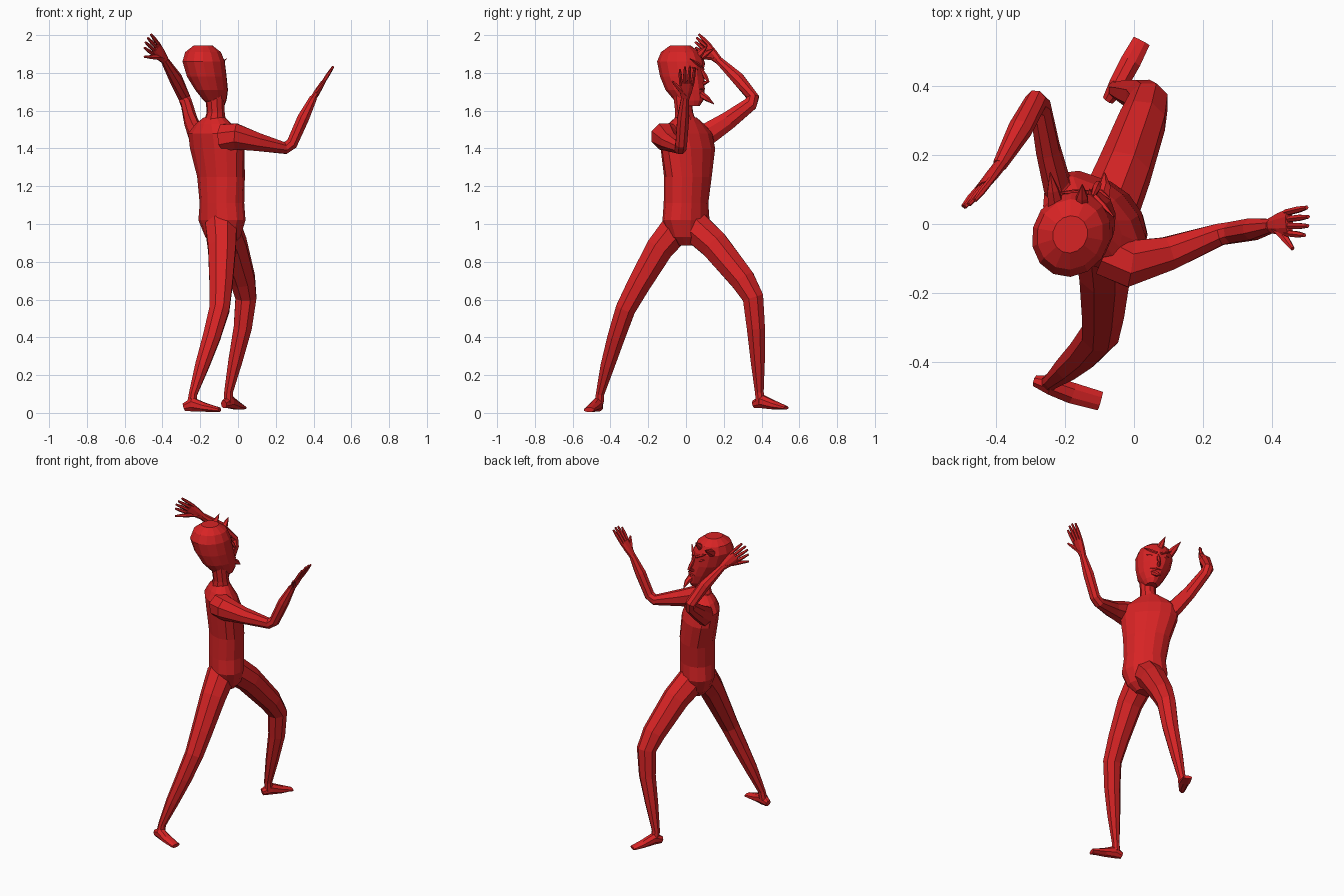
import bpy, bmesh, math
from mathutils import Vector as V

red = bpy.data.materials.new("red")
red.diffuse_color = (0.68, 0.017, 0.018, 1)


def loft(name, rings, ref, n=8, flat=False):
    """Skin rings (x, y, z, half width along ref[, half depth]) along a path."""
    bm = bmesh.new()
    pts = [V(r[:3]) for r in rings]
    loops = []
    for i, r in enumerate(rings):
        d1 = (pts[i] - pts[max(i - 1, 0)]).normalized()
        d2 = (pts[min(i + 1, len(pts) - 1)] - pts[i]).normalized()
        t = V((0, 0, 1)) if flat else (d1 + d2).normalized()
        u = V(ref)
        u = (u - t * u.dot(t)).normalized()
        w = t.cross(u)
        a, b = r[3], r[-1]
        loops.append([bm.verts.new(pts[i] + u * a * math.cos(k) + w * b * math.sin(k))
                      for k in [2 * math.pi * (j + .5) / n for j in range(n)]])
    for p, q in zip(loops, loops[1:]):
        for j in range(n):
            k = (j + 1) % n
            bm.faces.new((p[j], p[k], q[k], q[j]))
    bm.faces.new(loops[0])
    bm.faces.new(loops[-1])
    bmesh.ops.recalc_face_normals(bm, faces=bm.faces)
    me = bpy.data.meshes.new(name)
    bm.to_mesh(me)
    bm.free()
    me.materials.append(red)
    ob = bpy.data.objects.new(name, me)
    bpy.context.collection.objects.link(ob)
    return ob


def hand(side, wrist, knuckle, tip, spread, thumb):
    """Flat palm, four fingers fanned along spread, and a thumb."""
    w, k, t, s, th = V(wrist), V(knuckle), V(tip), V(spread).normalized(), V(thumb)
    loft("palm_" + side, [(*w, .022, .018), (*w.lerp(k, .5), .034, .017), (*k, .042, .013)], s, 8)
    for i, length in enumerate((.92, 1, .97, .8)):
        o = (1.5 - i) / 1.5
        a = k.lerp(w, .15) + s * o * .03
        b = k.lerp(t, length) + s * o * .04
        loft(f"finger_{side}_{i + 1}", [(*a, .010), (*a.lerp(b, .6), .010), (*b, .006)], s, 6)
    a = w.lerp(k, .25)
    loft("thumb_" + side, [(*a, .018), (*a.lerp(th, .6), .012), (*th, .006)], (.3, .2, 1), 6)


# torso, turned diagonally
loft("torso", [(-.08, 0, .885, .05, .05), (-.08, 0, .93, .10, .085), (-.085, 0, 1.02, .14, .107),
               (-.085, 0, 1.11, .128, .107), (-.09, .01, 1.25, .143, .107), (-.11, .01, 1.4, .175, .108),
               (-.125, 0, 1.48, .172, .098), (-.13, 0, 1.53, .115, .072), (-.125, 0, 1.565, .06, .05)],
     (-1, 1, 0), 14, True)

# neck and tilted head, looking toward the back
F, S = V((.41, .91, 0)), V((-.91, .41, 0))
loft("neck", [(-.125, 0, 1.52, .065), (-.118, -.01, 1.59, .048), (-.125, -.02, 1.70, .05)], S, 10, True)
loft("head", [(-.11, .025, 1.625, .035, .05), (-.122, .015, 1.655, .057, .082), (-.14, -.005, 1.71, .083, .108),
              (-.165, -.02, 1.78, .104, .12), (-.182, -.03, 1.86, .112, .126),
              (-.185, -.03, 1.91, .095, .104), (-.185, -.03, 1.945, .05, .055)], S, 14, True)


def face(c, side, fwd, z):
    p = V((c[0], c[1], z)) + S * side + F * fwd
    return p


# horns
loft("horn_left", [(-.155, .035, 1.865, .028), (-.15, .08, 1.91, .018), (-.15, .115, 1.945, .001)], (1, 0, 0), 6)
loft("horn_right", [(-.225, .045, 1.865, .028), (-.235, .10, 1.90, .018), (-.243, .15, 1.93, .001)], (1, 0, 0), 6)
# eyes and slanted brows
for side, nm in ((-1, "left"), (1, "right")):
    c = (-.174, -.025)
    a, b = face(c, side * .018, .112, 1.81), face(c, side * .07, .095, 1.83)
    loft("eye_" + nm, [(*a, .002), (*a.lerp(b, .5), .014, .012), (*b, .002)], (0, 0, 1), 6)
    a, b = face(c, side * .012, .122, 1.835), face(c, side * .085, .09, 1.875)
    loft("brow_" + nm, [(*a, .008), (*a.lerp(b, .5), .009), (*b, .002)], (0, 0, 1), 5)
# nose, mouth, goatee
c = (-.165, -.02)
loft("nose", [(*face(c, 0, .11, 1.825), .006), (*face(c, 0, .135, 1.78), .013), (*face(c, 0, .15, 1.755), .010),
              (*face(c, 0, .115, 1.74), .012)], S, 6)
a, b = face((-.14, -.005), -.035, .10, 1.715), face((-.14, -.005), .035, .10, 1.715)
loft("mouth", [(*a, .002), (*a.lerp(b, .5) + F * .008, .008), (*b, .002)], (0, 0, 1), 5)
loft("goatee", [(-.095, .075, 1.69, .026, .018), (-.085, .11, 1.665, .018, .016), (-.085, .148, 1.635, .002)], S, 6)

# raised arm at the left of the front view
loft("arm_right", [(-.18, .05, 1.44, .06, .07), (-.225, .12, 1.48, .042, .062), (-.25, .22, 1.545, .037, .052),
                   (-.272, .34, 1.635, .032, .04), (-.285, .355, 1.67, .034), (-.33, .275, 1.77, .036),
                   (-.39, .17, 1.87, .021)], (1, 0, 0))
hand("right", (-.385, .175, 1.865), (-.438, .108, 1.93), (-.485, .052, 1.975), (.5, .3, .8), (-.495, .048, 1.885))

# forward arm at the right of the front view
loft("arm_left", [(-.07, -.08, 1.455, .08), (-.01, -.115, 1.463, .074), (.1, -.085, 1.435, .052),
                  (.25, -.03, 1.402, .034), (.285, -.025, 1.425, .033), (.345, -.015, 1.56, .034),
                  (.4, -.005, 1.67, .021)], (0, 1, 0))
hand("left", (.395, -.005, 1.66), (.45, .005, 1.75), (.505, .008, 1.835), (0, 1, 0), (.46, -.072, 1.755))

# bent leading leg and foot
loft("leg_left", [(-.075, .04, .99, .09), (-.03, .15, .89, .083), (.025, .30, .705, .071), (.042, .355, .61, .06),
                  (.025, .37, .45, .052), (-.015, .38, .27, .040), (-.05, .388, .11, .025),
                  (-.05, .395, .05, .026)], (1, 0, 0))
loft("foot_left", [(-.075, .36, .045, .018, .022), (-.045, .405, .06, .03, .038), (-.01, .47, .04, .032, .024),
                   (.022, .53, .027, .028, .010)], (.9, -.5, 0))

# straight trailing leg and foot
loft("leg_right", [(-.09, -.04, .99, .09), (-.085, -.14, .87, .079), (-.09, -.25, .68, .066), (-.098, -.32, .55, .057),
                   (-.14, -.37, .40, .050), (-.19, -.415, .25, .040), (-.238, -.455, .1, .024),
                   (-.245, -.46, .05, .026)], (1, 0, 0))
loft("foot_right", [(-.285, -.455, .03, .018, .022), (-.24, -.468, .045, .03, .04), (-.18, -.49, .03, .033, .026),
                    (-.098, -.513, .016, .03, .013)], (.3, .95, 0))
